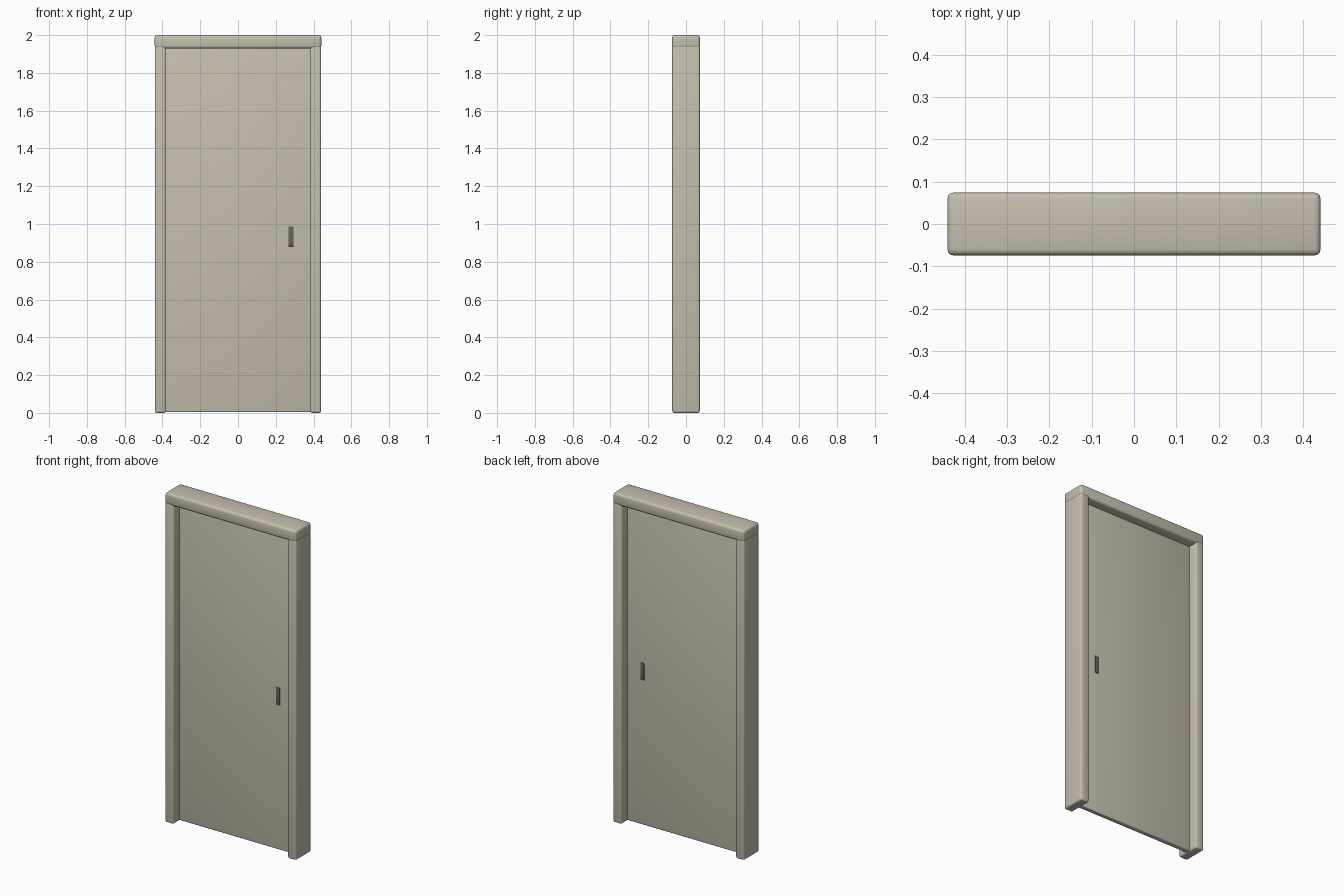
import bpy
import math

if "Cube" in bpy.data.objects:
    bpy.data.objects.remove(bpy.data.objects["Cube"])


def material(name, rgb):
    m = bpy.data.materials.new(name)
    m.diffuse_color = (*rgb, 1.0)
    m.use_nodes = True
    m.node_tree.nodes["Principled BSDF"].inputs["Base Color"].default_value = m.diffuse_color
    return m


beige = material("warm beige", (0.56, 0.52, 0.42))
dark = material("dark grey brown", (0.13, 0.122, 0.098))


def box(name, low, high, mat, bevel):
    """Rounded box between two corners."""
    center = [(a + b) / 2 for a, b in zip(low, high)]
    bpy.ops.mesh.primitive_cube_add(size=1, location=center)
    ob = bpy.context.object
    ob.name = name
    ob.scale = [b - a for a, b in zip(low, high)]
    bpy.ops.object.transform_apply(location=False, rotation=False, scale=True)
    ob.data.materials.append(mat)
    mod = ob.modifiers.new("rounded edges", 'BEVEL')
    mod.width = bevel
    mod.segments = 3
    bpy.ops.object.modifier_apply(modifier=mod.name)
    bpy.ops.object.shade_smooth_by_angle(angle=math.radians(35))
    return ob


DEPTH = 0.073  # half depth of the frame
PANEL = 0.016  # half thickness of the door panel

# Side posts
for side, name in ((-1, "left_post"), (1, "right_post")):
    x0, x1 = sorted((side * 0.383, side * 0.44))
    box(name, (x0, -DEPTH, 0), (x1, DEPTH, 1.945), beige, 0.01)

# Top beam, its rounded lower edge dips between the posts
box("lintel", (-0.441, -DEPTH - 0.001, 1.929), (0.441, DEPTH + 0.001, 2.0), beige, 0.014)

# Door panel
box("door_panel", (-0.388, -PANEL, 0.004), (0.388, PANEL, 1.938), beige, 0.006)

# Slim handle plates on both faces
for side, name in ((-1, "front_handle"), (1, "back_handle")):
    y0, y1 = sorted((side * (PANEL - 0.004), side * (PANEL + 0.004)))
    box(name, (0.267, y0, 0.882), (0.294, y1, 0.987), dark, 0.002)
